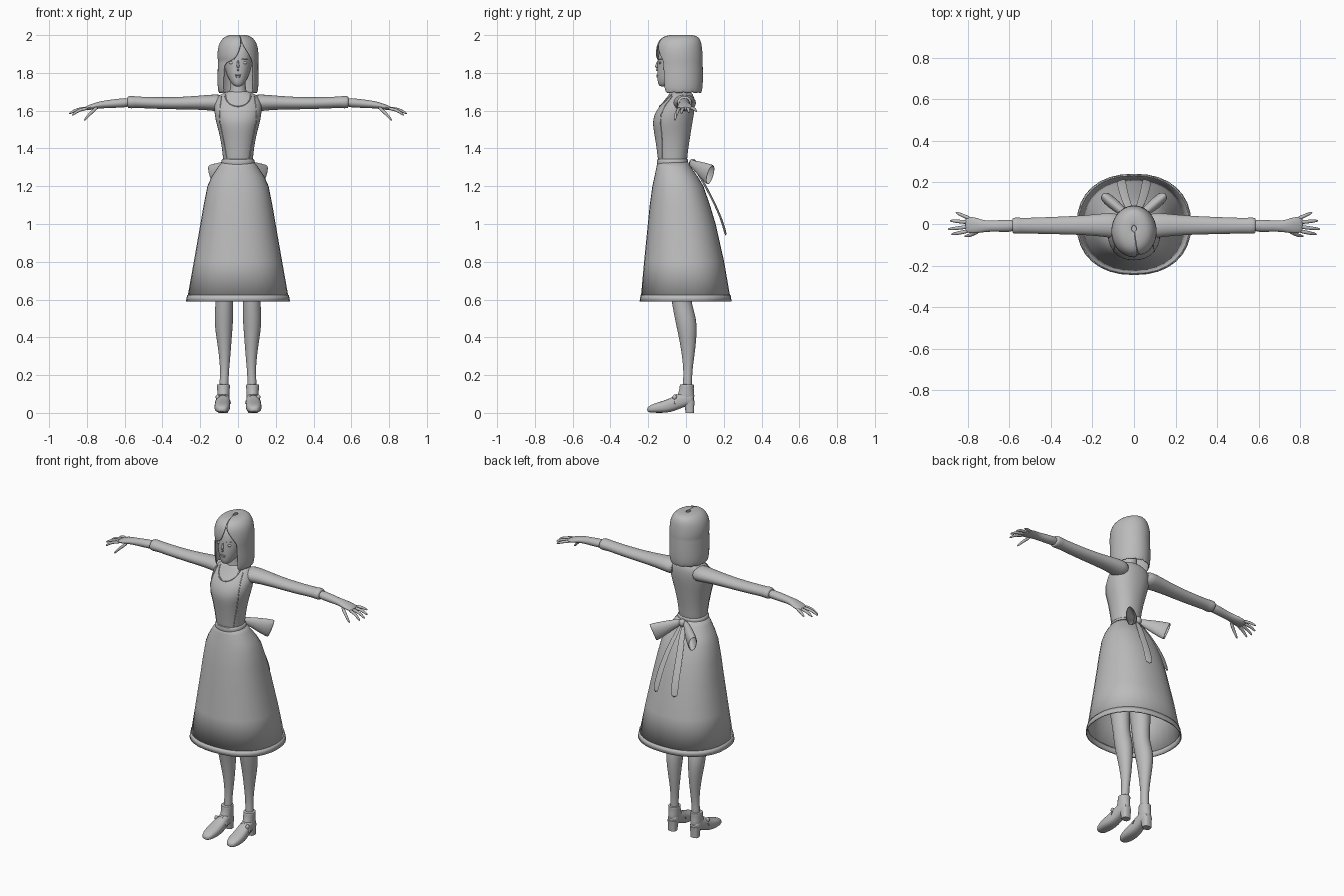
import bpy, bmesh, math
from mathutils import Vector as V

clay = bpy.data.materials.new("grey_clay")
clay.diffuse_color = (0.5, 0.5, 0.5, 1)


def ring(c, u, v, n=24, p=2.0, span=None):
    """Superellipse around c; span=(start, end) in degrees gives an open arc."""
    a, b = span or (0, 360)
    out = []
    for i in range(n + 1 if span else n):
        t = math.radians(a + (b - a) * i / n)
        s, k = math.sin(t), math.cos(t)
        s, k = (math.copysign(abs(w) ** (2 / p), w) for w in (s, k))
        out.append(V(c) + V(u) * s + V(v) * k)
    return out


def zring(z, hx, yf, yb, cx=0, **kw):
    return ring((cx, (yf + yb) / 2, z), (hx, 0, 0), (0, (yf - yb) / 2, 0), **kw)


def xring(x, y, z, ry, rz, **kw):
    return ring((x, y, z), (0, ry, 0), (0, 0, rz), **kw)


def yring(y, cx, zb, zt, hw, **kw):
    return ring((cx, y, (zb + zt) / 2), (hw, 0, 0), (0, 0, (zt - zb) / 2), **kw)


def loft(name, rings, closed=True, cap=True, mirror=False, sub=1, thick=0):
    bm = bmesh.new()
    vs = [[bm.verts.new(p) for p in r] for r in rings]
    n = len(vs[0])
    for a, b in zip(vs, vs[1:]):
        for i in range(n if closed else n - 1):
            j = (i + 1) % n
            bm.faces.new((a[i], a[j], b[j], b[i]))
    if cap:
        bm.faces.new(vs[0])
        bm.faces.new(vs[-1])
    bmesh.ops.recalc_face_normals(bm, faces=bm.faces)
    me = bpy.data.meshes.new(name)
    bm.to_mesh(me)
    bm.free()
    me.materials.append(clay)
    ob = bpy.data.objects.new(name, me)
    bpy.context.collection.objects.link(ob)
    if mirror:
        ob.modifiers.new("mirror", 'MIRROR').use_clip = False
    if thick:
        m = ob.modifiers.new("shell", 'SOLIDIFY')
        m.thickness, m.offset = thick, 0
    if sub:
        m = ob.modifiers.new("smooth", 'SUBSURF')
        m.levels = m.render_levels = sub
    return ob


def tube(name, pts, n=10, **kw):
    """Sweep along points (x, y, z, half width, half height)."""
    c = [V(p[:3]) for p in pts]
    rings = []
    for i, p in enumerate(pts):
        t = (c[min(i + 1, len(c) - 1)] - c[max(i - 1, 0)]).normalized()
        side = t.cross(V((0, 0, 1))).normalized()
        rings.append(ring(c[i], side * p[3], side.cross(t) * p[4], n=n))
    return loft(name, rings, **kw)


def ball(name, c, r, mirror=False):
    rows = [math.radians(a) for a in (-80, -50, -20, 20, 50, 80)]
    loft(name, [ring((c[0], c[1], c[2] + r[2] * math.sin(a)), (r[0] * math.cos(a), 0, 0),
                     (0, r[1] * math.cos(a), 0), n=12) for a in rows], mirror=mirror)


# Skirt with hem band
loft("skirt", [zring(*s, n=32, p=2.25) for s in (
    (1.335, .078, -.146, .004), (1.30, .105, -.155, .025), (1.25, .138, -.165, .06),
    (1.2, .16, -.176, .09), (1.1, .18, -.19, .125), (1.0, .197, -.2, .155),
    (.8, .232, -.22, .2), (.62, .264, -.236, .231))], cap=False, sub=0, thick=.004)
loft("skirt_hem", [zring(*s, n=32, p=2.25) for s in (
    (.624, .266, -.237, .233), (.59, .272, -.242, .238))], cap=False, sub=0, thick=.007)

# Bodice
TORSO = [(1.30, .08, -.146, .002), (1.34, .078, -.148, .006), (1.40, .085, -.156, .012),
         (1.46, .095, -.165, .022), (1.51, .108, -.174, .03), (1.55, .119, -.177, .037),
         (1.60, .127, -.16, .045), (1.64, .126, -.126, .047), (1.675, .11, -.098, .043),
         (1.695, .075, -.085, .03), (1.705, .045, -.08, .01)]
loft("bodice", [zring(*s, n=32, p=2.2) for s in TORSO])


def front_y(x, z):
    for a, b in zip(TORSO, TORSO[1:]):
        if a[0] <= z <= b[0]:
            f = (z - a[0]) / (b[0] - a[0])
            hx, yf, yb = (a[k] + (b[k] - a[k]) * f for k in (1, 2, 3))
            return (yf + yb) / 2 + (yf - yb) / 2 * max(0, 1 - abs(x / hx) ** 2.2) ** (1 / 2.2)
    return 0


# Neckline trim and apron seams laid on the bodice
neck_pts = []
for i in range(21):
    a = math.pi * i / 20
    x, z = .068 * math.cos(a), 1.685 - .062 * math.sin(a)
    neck_pts.append((x, front_y(x, z), z, .0035, .0035))
tube("neckline_trim", neck_pts, n=6, sub=0)
seam = [(.088, 1.675), (.094, 1.63), (.098, 1.58), (.094, 1.53), (.082, 1.47), (.07, 1.41), (.06, 1.35)]
tube("apron_seam", [(x, front_y(x, z), z, .0025, .0025) for x, z in seam], n=6, sub=0, mirror=True)

# Waistband and back bow
loft("waistband", [zring(*s, n=32, p=2.2) for s in (
    (1.308, .08, -.147, .004), (1.312, .088, -.154, .011), (1.328, .09, -.156, .012),
    (1.342, .086, -.154, .011), (1.346, .079, -.147, .006))])
ball("bow_knot", (0, .036, 1.322), (.024, .022, .024))
tube("bow_loop", [(.01, .025, 1.322, .01, .015), (.045, .05, 1.31, .018, .024),
                  (.09, .09, 1.285, .026, .042), (.125, .118, 1.267, .026, .052),
                  (.138, .13, 1.26, .022, .054)], n=16, cap=False, mirror=True, thick=.004)
tube("bow_tail", [(.01, .035, 1.31, .012, .003), (.022, .075, 1.25, .018, .003),
                  (.04, .115, 1.18, .021, .003), (.053, .165, 1.08, .023, .003),
                  (.06, .197, 1.0, .024, .003), (.065, .212, .935, .025, .003)],
     n=8, mirror=True)

# Sleeves, forearms and hands
loft("sleeve", [xring(*s, n=20) for s in (
    (.06, -.01, 1.638, .064, .046), (.12, -.006, 1.642, .06, .045), (.17, -.005, 1.643, .054, .04),
    (.25, -.006, 1.641, .047, .035), (.35, -.007, 1.639, .043, .032), (.45, -.008, 1.641, .04, .031),
    (.545, -.008, 1.645, .037, .03), (.55, -.008, 1.645, .04, .033), (.58, -.008, 1.645, .039, .033),
    (.586, -.008, 1.645, .034, .028))], mirror=True)
loft("forearm_and_palm", [xring(*s, n=16) for s in (
    (.56, -.008, 1.645, .032, .027), (.64, -.009, 1.639, .029, .024), (.70, -.011, 1.634, .026, .021),
    (.735, -.01, 1.63, .032, .019), (.77, -.006, 1.622, .041, .016), (.80, -.004, 1.614, .039, .012),
    (.812, -.004, 1.611, .032, .008))], mirror=True)
FINGERS = {"index_finger": ((.79, -.032, 1.613), (.84, -.043, 1.605), (.88, -.05, 1.574)),
           "middle_finger": ((.795, -.013, 1.614), (.85, -.02, 1.608), (.896, -.025, 1.583)),
           "ring_finger": ((.795, .007, 1.614), (.845, .013, 1.609), (.886, .016, 1.588)),
           "little_finger": ((.785, .024, 1.615), (.82, .04, 1.612), (.858, .056, 1.596)),
           "thumb": ((.74, -.03, 1.622), (.78, -.052, 1.588), (.815, -.06, 1.547))}
for name, (a, b, c) in FINGERS.items():
    m, d = V(b).lerp(V(c), .6), V(c)
    tube(name, [(*a, .011, .01), (*b, .0095, .009), (*m, .008, .0075), (*d, .004, .004)],
         n=8, mirror=True)

# Neck, head and facial features
loft("neck", [zring(*s, n=20) for s in (
    (1.67, .06, -.09, .02), (1.70, .045, -.082, .008), (1.73, .04, -.08, .004), (1.79, .042, -.085, .01))])
loft("head", [zring(*s, n=28, p=2.15) for s in (
    (1.727, .014, -.136, -.10), (1.738, .03, -.147, -.07), (1.765, .049, -.152, -.02),
    (1.80, .064, -.153, .02), (1.84, .074, -.152, .05), (1.88, .08, -.149, .062),
    (1.93, .08, -.14, .062), (1.965, .06, -.11, .045))])
tube("nose", [(0, -.146, 1.868, .004, .005), (0, -.153, 1.845, .006, .007), (0, -.158, 1.828, .01, .01),
              (0, -.156, 1.819, .009, .009), (0, -.147, 1.812, .005, .005)], n=10)
ball("eye", (.034, -.137, 1.853), (.016, .008, .008), mirror=True)
tube("eyebrow", [(.016, -.147, 1.871, .003, .003), (.034, -.141, 1.876, .004, .003),
                 (.054, -.126, 1.872, .002, .002)], n=6, mirror=True)
ball("upper_lip", (0, -.15, 1.788), (.019, .008, .005))
ball("lower_lip", (0, -.149, 1.78), (.016, .008, .006))

# Bobbed hair: shell open at the face, swept fringe parted to one side
HAIR = [(1.692, .098, -.142, .078, -47, 47), (1.72, .104, -.15, .084, -46, 46),
        (1.77, .105, -.153, .086, -45, 46), (1.825, .103, -.155, .085, -44, 46),
        (1.855, .104, -.156, .085, -40, 46), (1.87, .105, -.157, .085, -8, 43),
        (1.905, .106, -.157, .084, 2, 30), (1.945, .1, -.152, .08, 9, 14),
        (1.97, .087, -.14, .074, 11, 11.2), (1.988, .07, -.12, .062, 11, 11.2),
        (1.997, .044, -.088, .04, 11, 11.2), (1.998, .008, -.035, -.01, 11, 11.2)]
rows = [zring(z, hx, f, b, n=40, span=(r, 360 + l)) for z, hx, f, b, l, r in HAIR]
for i, p in enumerate(rows[0]):
    p.z += (.01, -.004, .004, -.004)[i % 4]
loft("hair", rows, closed=False, cap=False, thick=.008)

# Legs
loft("leg", [zring(z, hx, f, b, cx, n=20) for z, cx, hx, f, b in (
    (1.15, .072, .068, -.13, .03), (.95, .076, .068, -.125, .035), (.75, .077, .056, -.1, .03),
    (.62, .073, .048, -.08, .026), (.57, .073, .047, -.073, .033), (.50, .075, .05, -.06, .055),
    (.44, .075, .046, -.047, .058), (.38, .073, .039, -.034, .054), (.30, .07, .03, -.021, .045),
    (.22, .071, .023, -.013, .033), (.16, .074, .024, -.016, .032), (.10, .076, .026, -.022, .034))],
     mirror=True)

# Heeled ankle shoes with strap and buckle
loft("shoe", [yring(*s, n=20, p=2.6) for s in (
    (-.206, .084, .008, .026, .014), (-.192, .084, .001, .041, .031), (-.15, .084, 0, .056, .042),
    (-.10, .083, 0, .07, .042), (-.06, .08, .01, .09, .038), (-.02, .078, .028, .11, .034),
    (.02, .077, .04, .11, .032), (.044, .077, .045, .09, .022))], mirror=True)
loft("shoe_collar", [zring(z, hx, f, b, .077, n=20) for z, hx, f, b in (
    (.06, .031, -.055, .044), (.09, .033, -.048, .046), (.12, .033, -.036, .041),
    (.142, .035, -.034, .042), (.15, .035, -.033, .042), (.152, .028, -.026, .036))], mirror=True)
loft("shoe_heel", [zring(z, hx, f, b, .077, n=16, p=3) for z, hx, f, b in (
    (0, .025, -.002, .042), (.03, .026, -.006, .043), (.065, .029, -.02, .046))], mirror=True, sub=0)
strap = [math.radians(10 + 16 * i) for i in range(11)]
tube("shoe_strap", [(.08 + .04 * math.cos(a), -.062 + .012 * math.sin(a), .035 + .062 * math.sin(a),
                     .009, .003) for a in strap], n=8, mirror=True)
ball("strap_buckle", (.108, -.06, .083), (.012, .013, .014), mirror=True)

# Smooth shading with crisp edges
for ob in bpy.context.scene.objects:
    ob.select_set(True)
bpy.context.view_layer.objects.active = bpy.context.scene.objects[0]
bpy.ops.object.shade_smooth_by_angle(angle=math.radians(50))
